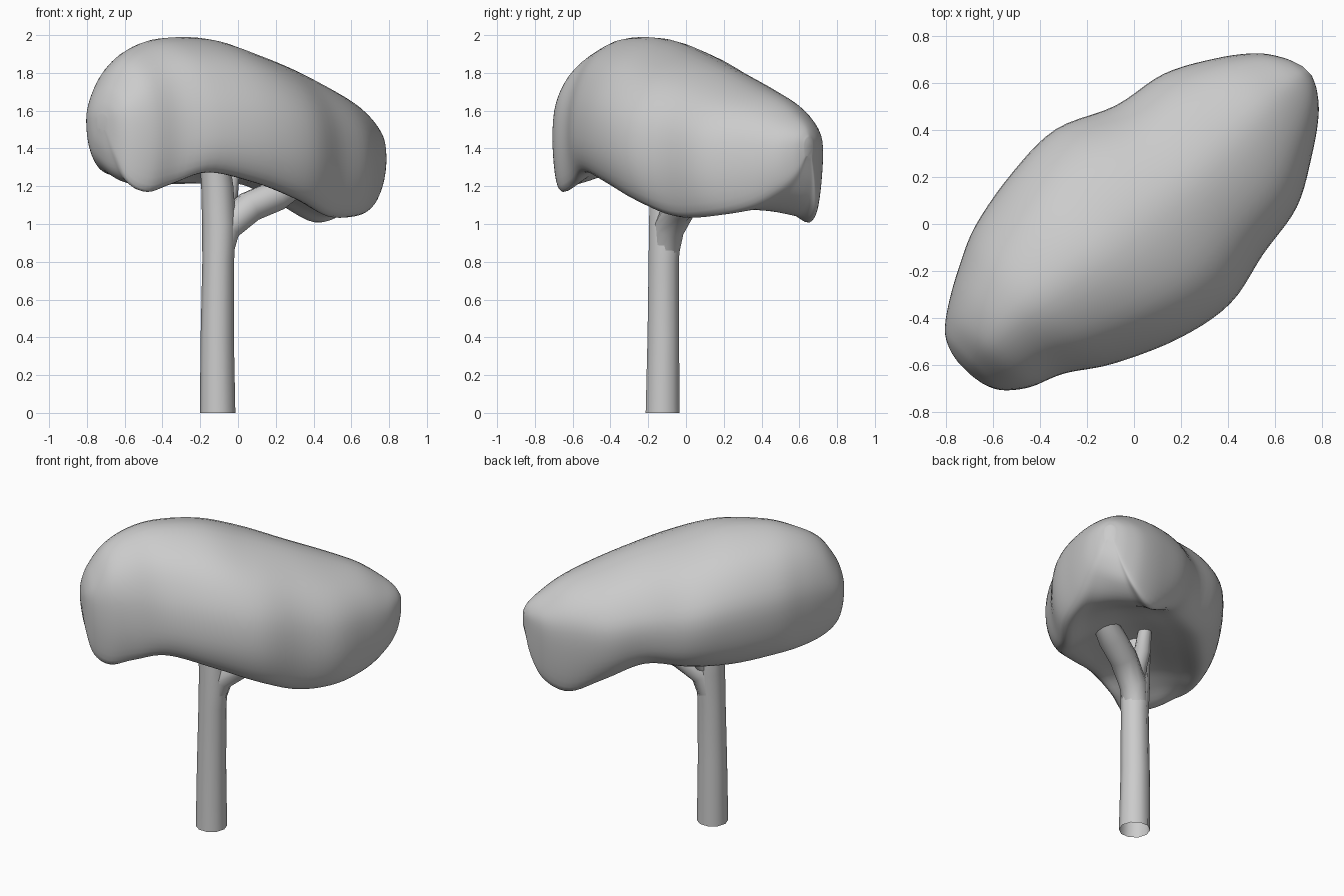
import bpy, bmesh, math
from mathutils import Vector

if "Cube" in bpy.data.objects:
    bpy.data.objects.remove(bpy.data.objects["Cube"])


def catmull(pts, n, closed):
    """Smooth a list of vectors with n steps per span."""
    out, m = [], len(pts)
    for i in range(m if closed else m - 1):
        if closed:
            a, b, c, d = (pts[(i + k) % m] for k in (-1, 0, 1, 2))
        else:
            a, b, c, d = (pts[min(max(i + k, 0), m - 1)] for k in (-1, 0, 1, 2))
        for s in range(n):
            t = s / n
            out.append(0.5 * (2 * b + (c - a) * t + (2 * a - 5 * b + 4 * c - d) * t * t
                              + (3 * b - a - 3 * c + d) * t ** 3))
    if not closed:
        out.append(pts[-1].copy())
    return out


def loft(name, rings, capped=True, angle=60):
    """Skin a list of closed rings, with optional end caps."""
    bm = bmesh.new()
    vs = [[bm.verts.new(p) for p in r] for r in rings]
    n = len(rings[0])
    for a, b in zip(vs, vs[1:]):
        for i in range(n):
            j = (i + 1) % n
            bm.faces.new((a[i], a[j], b[j], b[i]))
    if capped:
        for r in (vs[0], vs[-1]):
            bmesh.ops.triangulate(bm, faces=[bm.faces.new(r)])
    bmesh.ops.recalc_face_normals(bm, faces=bm.faces[:])
    me = bpy.data.meshes.new(name)
    bm.to_mesh(me)
    bm.free()
    ob = bpy.data.objects.new(name, me)
    bpy.context.collection.objects.link(ob)
    bpy.context.view_layer.objects.active = ob
    ob.select_set(True)
    bpy.ops.object.shade_smooth_by_angle(angle=math.radians(angle))
    ob.select_set(False)
    return ob


def tube(name, path, sides=10):
    """Tapered open limb through (x, y, z, radius) points."""
    pts = [Vector(p[:3]) for p in path]
    rings = []
    for i, p in enumerate(pts):
        d = (pts[min(i + 1, len(pts) - 1)] - pts[max(i - 1, 0)]).normalized()
        if i == 0 and p.z == 0:
            d = Vector((0, 0, 1))
        q = Vector((0, 0, 1)).rotation_difference(d)
        rings.append([p + q @ Vector((math.cos(a), math.sin(a), 0)) * path[i][3]
                      for a in (2 * math.pi * k / sides for k in range(sides))])
    return loft(name, rings, capped=False)


# Crown: cross-sections along the diagonal
# u, back edge, front edge, top z, widest z, back rim z, front rim z, hollow z
SECTIONS = [
    (-0.945, -0.11, -0.04, 1.58, 1.55, 1.51, 1.50, 1.50),
    (-0.93, -0.18, 0.04, 1.65, 1.54, 1.44, 1.36, 1.38),
    (-0.89, -0.25, 0.11, 1.74, 1.53, 1.37, 1.23, 1.28),
    (-0.80, -0.32, 0.18, 1.86, 1.53, 1.31, 1.18, 1.23),
    (-0.66, -0.40, 0.24, 1.94, 1.53, 1.27, 1.22, 1.28),
    (-0.48, -0.48, 0.36, 1.985, 1.52, 1.25, 1.28, 1.32),
    (-0.21, -0.53, 0.48, 1.98, 1.50, 1.22, 1.22, 1.30),
    (0.05, -0.53, 0.53, 1.91, 1.46, 1.22, 1.13, 1.26),
    (0.30, -0.42, 0.48, 1.83, 1.42, 1.22, 1.045, 1.19),
    (0.54, -0.37, 0.44, 1.74, 1.38, 1.12, 1.05, 1.12),
    (0.74, -0.26, 0.33, 1.66, 1.38, 1.02, 1.10, 1.06),
    (0.88, -0.15, 0.23, 1.57, 1.38, 1.07, 1.19, 1.12),
    (0.95, -0.05, 0.15, 1.51, 1.40, 1.20, 1.27, 1.23),
    (0.98, 0.03, 0.09, 1.46, 1.42, 1.36, 1.36, 1.36),
]
R = math.sqrt(0.5)
control = []
for u, vb, vf, zt, zw, zb, zf, zc in SECTIONS:
    mid, half = (vb + vf) / 2, (vf - vb) / 2
    hi = zt - zw
    ring = [(0, zt), (0.6, zw + hi * 0.76), (0.93, zw + hi * 0.3), (0.99, zw - (zw - zf) * 0.4),
            (0.82, zf), (0.45, (zf + zc) / 2), (0, zc), (-0.42, (zb + zc) / 2),
            (-0.74, zb), (-0.94, zw - (zw - zb) * 0.4), (-0.95, zw + hi * 0.32),
            (-0.6, zw + hi * 0.8)]
    control.append([Vector(((u + mid + f * half) * R, (u - mid - f * half) * R, z))
                    for f, z in ring])
columns = [catmull(list(c), 5, False) for c in zip(*control)]
loft("crown", [catmull(list(r), 5, True) for r in zip(*columns)], angle=80)

# Trunk and the two limbs reaching into the crown
tube("trunk", [(-0.108, -0.124, 0, 0.094), (-0.11, -0.12, 0.4, 0.088), (-0.105, -0.118, 0.8, 0.084),
               (-0.10, -0.11, 1.0, 0.09), (-0.11, -0.11, 1.2, 0.085), (-0.12, -0.12, 1.3, 0.08)])
tube("right_branch", [(-0.11, -0.115, 0.82, 0.075), (-0.07, -0.09, 0.98, 0.085),
                      (0.06, -0.03, 1.09, 0.085), (0.2, 0.03, 1.15, 0.085),
                      (0.3, 0.07, 1.21, 0.07)])
tube("back_branch", [(-0.10, -0.11, 0.94, 0.05), (-0.07, -0.04, 1.08, 0.05),
                     (-0.05, 0.02, 1.16, 0.05), (-0.03, 0.07, 1.28, 0.04)], 8)
